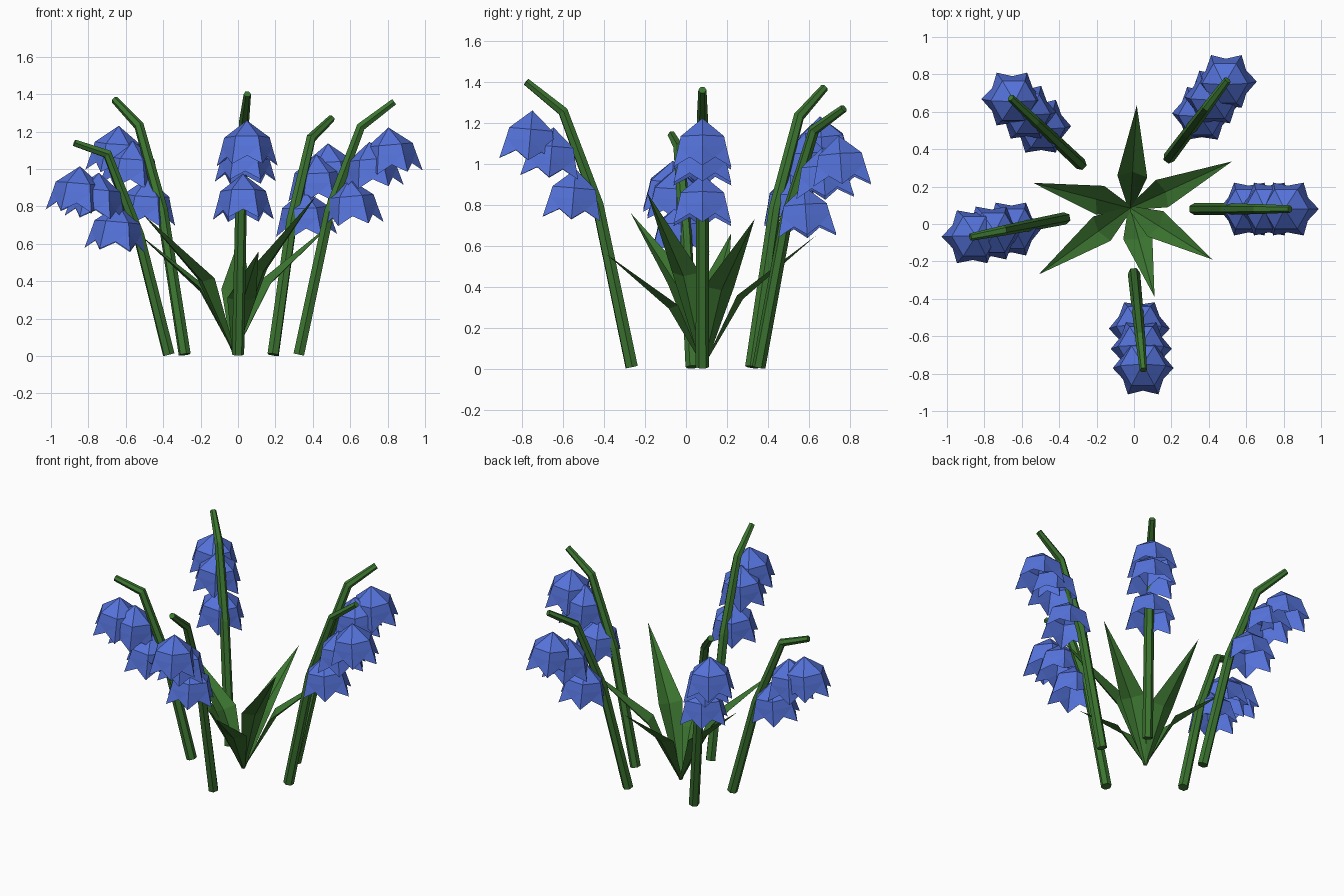
import bpy, bmesh, math
from mathutils import Vector, Matrix

if "Cube" in bpy.data.objects:
    bpy.data.objects.remove(bpy.data.objects["Cube"])


def material(name, rgb):
    m = bpy.data.materials.new(name)
    m.diffuse_color = (*rgb, 1)
    m.use_nodes = True
    m.node_tree.nodes["Principled BSDF"].inputs["Base Color"].default_value = m.diffuse_color
    return m


GREEN = material("leaf green", (0.045, 0.18, 0.03))
BLUE = material("bell blue", (0.09, 0.17, 0.70))
UP = Vector((0, 0, 1))


def finish(name, bm, mat):
    bmesh.ops.recalc_face_normals(bm, faces=bm.faces)
    me = bpy.data.meshes.new(name)
    bm.to_mesh(me)
    bm.free()
    me.materials.append(mat)
    ob = bpy.data.objects.new(name, me)
    bpy.context.collection.objects.link(ob)
    return ob


def bridge(bm, a, b):
    n = len(a)
    for i in range(n):
        bm.faces.new((a[i], a[(i + 1) % n], b[(i + 1) % n], b[i]))


def stem(name, path, radii, sides=6):
    """Tapered faceted tube along a bent path, capped at both ends."""
    bm = bmesh.new()
    out = path[-1] - path[0]
    side = out.cross(UP).normalized()
    rings = []
    for i, p in enumerate(path):
        t = Vector()
        if i > 0:
            t += (p - path[i - 1]).normalized()
        if i < len(path) - 1:
            t += (path[i + 1] - p).normalized()
        other = t.normalized().cross(side)
        rings.append([bm.verts.new(p + radii[i] * (side * math.cos(a) + other * math.sin(a)))
                      for a in (math.tau * k / sides for k in range(sides))])
    for a, b in zip(rings, rings[1:]):
        bridge(bm, a, b)
    bm.faces.new(rings[0])
    bm.faces.new(rings[-1])
    finish(name, bm, GREEN)


def bell(name, apex, direction, tilt=math.radians(5)):
    """Six-sided hanging bell with a flared rim of six pointed petals."""
    bm = bmesh.new()

    def ring(r, z):
        return [bm.verts.new((r * math.cos(k * math.pi / 3), r * math.sin(k * math.pi / 3), z))
                for k in range(6)]

    top = bm.verts.new((0, 0, 0))
    shoulder, waist, tips = ring(0.122, -0.093), ring(0.135, -0.145), ring(0.163, -0.245)
    bridge(bm, shoulder, waist)
    for k in range(6):
        j = (k + 1) % 6
        bm.faces.new((top, shoulder[k], shoulder[j]))
        a = (k + 0.5) * math.pi / 3
        notch = bm.verts.new((0.125 * math.cos(a), 0.125 * math.sin(a), -0.2))
        bm.faces.new((waist[k], tips[k], notch))
        bm.faces.new((waist[k], notch, waist[j]))
        bm.faces.new((waist[j], notch, tips[j]))
    ob = finish(name, bm, BLUE)
    ob.matrix_world = Matrix.Translation(apex) @ Matrix.Rotation(tilt, 4, direction.cross(UP))


def leaf(name, root, tip):
    """Folded blade: narrow root, wide bent middle, pointed tip."""
    bm = bmesh.new()
    flat = Vector((tip.x - root.x, tip.y - root.y, 0))
    side = flat.normalized().cross(UP)
    mid = root + flat * 0.33 + UP * (tip.z - root.z) * 0.53
    fold = (UP * 0.6 - flat.normalized() * 0.8) * 0.03
    point, base = bm.verts.new(tip), bm.verts.new(root)
    keel = bm.verts.new(mid - fold * 0.5)
    for s in (-1, 1):
        edge = bm.verts.new(mid + side * 0.08 * s + fold * 0.5)
        foot = bm.verts.new(root + side * 0.012 * s + UP * 0.004)
        bm.faces.new((base, keel, edge, foot))
        bm.faces.new((keel, point, edge))
    finish(name, bm, GREEN)


def along(path, fracs, f):
    """Point on the stem at a share of its outward reach."""
    for i in range(len(path) - 1):
        if f <= fracs[i + 1]:
            return path[i].lerp(path[i + 1], (f - fracs[i]) / (fracs[i + 1] - fracs[i]))


# Stems with three bells each: base xy, tip xyz, height of the upper bend
STEMS = {
    "right": ((0.325, 0.08), (0.835, 0.08, 1.36), 1.225),
    "back_right": ((0.188, 0.355), (0.5, 0.77, 1.27), 1.165),
    "back_left": ((-0.285, 0.32), (-0.66, 0.675, 1.37), 1.23),
    "left": ((-0.37, 0.03), (-0.875, -0.07, 1.14), 1.08),
    "front": ((0.0, -0.265), (0.05, -0.78, 1.40), 1.255),
}
FRACS = (0, 0.32, 0.65, 1)
for name, (b, t, bend) in STEMS.items():
    base, tip = Vector((*b, 0.008)), Vector(t)
    path = [base.lerp(tip, f) for f in FRACS]
    path[1].z, path[2].z = 0.57 * tip.z, bend
    stem("stem_" + name, path, (0.033, 0.031, 0.027, 0.02))
    direction = Vector((tip.x - base.x, tip.y - base.y, 0)).normalized()
    for i, f in enumerate((0.94, 0.74, 0.53)):
        bell(f"bell_{name}_{i + 1}", along(path, FRACS, f) - UP * 0.115, direction)

# Leaf rosette
ROOT = Vector((-0.02, 0.085, 0.01))
TIPS = [(0.015, 0.635, 0.65), (0.525, 0.335, 0.73), (0.42, -0.19, 0.86),
        (0.11, -0.39, 0.56), (-0.51, -0.27, 0.76), (-0.54, 0.22, 0.66)]
for i, t in enumerate(TIPS):
    leaf(f"leaf_{i + 1}", ROOT, Vector(t))
